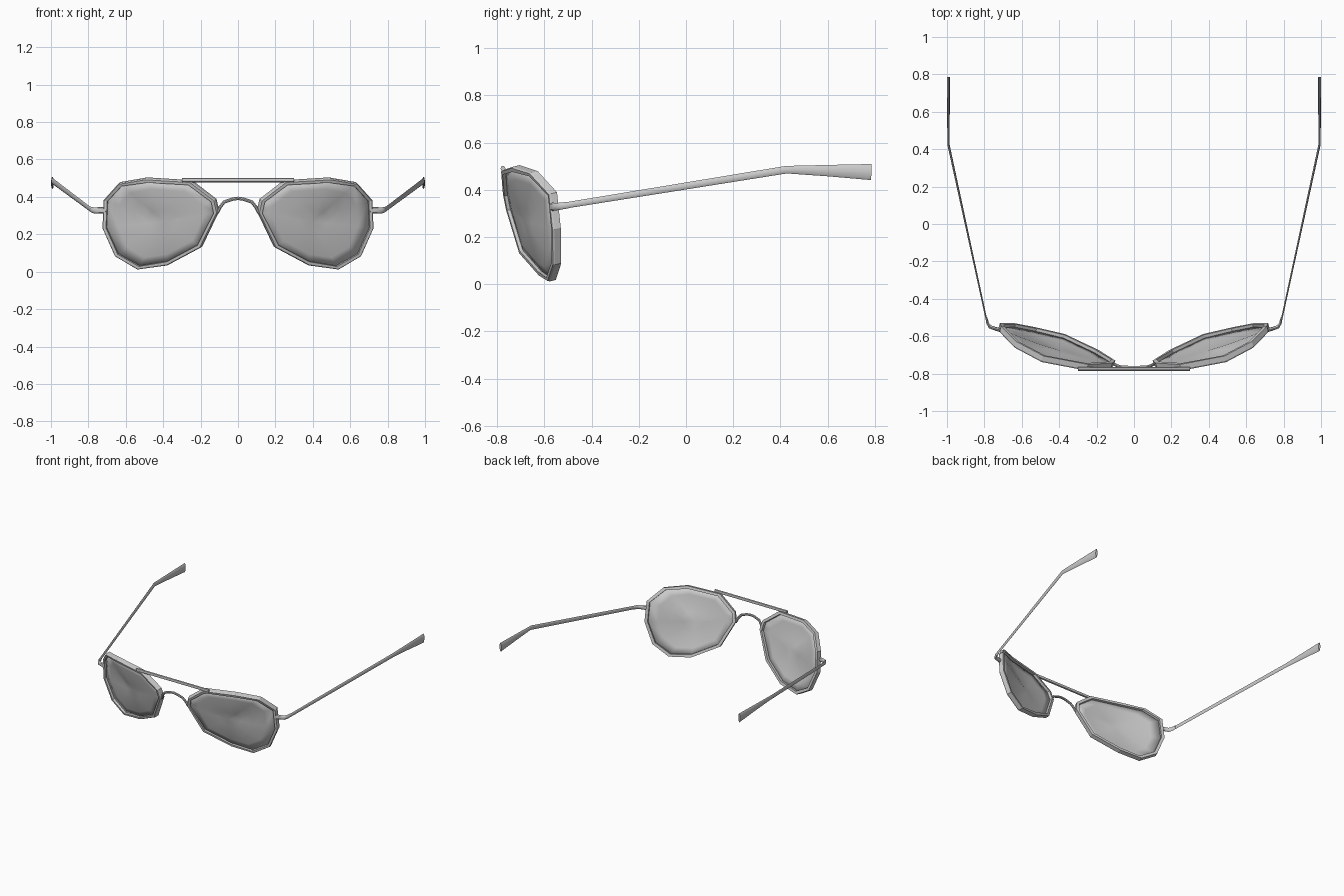
import bpy, bmesh, math
from mathutils import Vector

if "Cube" in bpy.data.objects:
    bpy.data.objects.remove(bpy.data.objects["Cube"])

# lens outline (x, y, z), right-hand side
OUTLINE = [Vector(p) for p in [
    (0.25, -0.768, 0.485), (0.49, -0.722, 0.500), (0.635, -0.645, 0.475),
    (0.715, -0.563, 0.385), (0.722, -0.547, 0.235), (0.655, -0.545, 0.085),
    (0.535, -0.568, 0.014), (0.375, -0.605, 0.036), (0.195, -0.690, 0.132),
    (0.105, -0.747, 0.320), (0.12, -0.760, 0.385)]]
CENTRE = Vector((0.385, -0.655, 0.275))
NORMAL = Vector((0.30, -1, -0.25)).normalized()


def make_object(name, bm, mirror=True, smooth=30):
    bmesh.ops.recalc_face_normals(bm, faces=bm.faces)
    me = bpy.data.meshes.new(name)
    bm.to_mesh(me)
    bm.free()
    ob = bpy.data.objects.new(name, me)
    bpy.context.collection.objects.link(ob)
    bpy.ops.object.select_all(action='DESELECT')
    ob.select_set(True)
    bpy.context.view_layer.objects.active = ob
    bpy.ops.object.shade_smooth_by_angle(angle=math.radians(smooth))
    if mirror:
        ob.modifiers.new("Mirror", 'MIRROR').use_mirror_merge = False
    return ob


def sweep(name, path, mirror=True, sides=8):
    """Elliptical tube; path = [(point, half side width, half height)]."""
    bm = bmesh.new()
    pts = [Vector(p[0]) for p in path]
    rings = []
    for i, (_, w, h) in enumerate(path):
        t = (pts[min(i + 1, len(pts) - 1)] - pts[max(i - 1, 0)]).normalized()
        side = t.cross(Vector((0, 0, 1))).normalized()
        up = side.cross(t)
        rings.append([bm.verts.new(pts[i]
                      + side * w * math.cos(2 * math.pi * k / sides)
                      + up * h * math.sin(2 * math.pi * k / sides))
                      for k in range(sides)])
    for a, b in zip(rings, rings[1:]):
        for k in range(sides):
            j = (k + 1) % sides
            bm.faces.new((a[k], a[j], b[j], b[k]))
    bm.faces.new(rings[0])
    bm.faces.new(rings[-1])
    return make_object(name, bm, mirror, 40)


# rims: bevelled rectangular section carried around the outline
bm = bmesh.new()
section = [(0.005, 0.018), (0, 0.010), (0, -0.018), (0.022, -0.018), (0.022, 0.018)]
loops = []
for p in OUTLINE:
    inward = CENTRE - p
    inward = (inward - NORMAL * inward.dot(NORMAL)).normalized()
    loops.append([bm.verts.new(p + inward * u + NORMAL * v) for u, v in section])
for i, a in enumerate(loops):
    b = loops[(i + 1) % len(loops)]
    for k in range(len(section)):
        j = (k + 1) % len(section)
        bm.faces.new((a[k], a[j], b[j], b[k]))
make_object("rim", bm, smooth=15)

# lenses: gently domed sheets set inside the rims
bm = bmesh.new()
rings = []
for f in (0.96, 0.75, 0.5, 0.25):
    rings.append([bm.verts.new(CENTRE + (p - CENTRE) * f
                               + NORMAL * 0.028 * (1 - f * f)) for p in OUTLINE])
hub = bm.verts.new(CENTRE + NORMAL * 0.028)
n = len(OUTLINE)
for a, b in zip(rings, rings[1:]):
    for k in range(n):
        j = (k + 1) % n
        bm.faces.new((a[k], a[j], b[j], b[k]))
for k in range(n):
    bm.faces.new((rings[-1][k], rings[-1][(k + 1) % n], hub))
lens = make_object("lens", bm, smooth=60)
lens.modifiers.new("Thickness", 'SOLIDIFY').thickness = 0.004

# straight brow bar
sweep("brow_bar", [((-0.30, -0.775, 0.490), 0.010, 0.012),
                   ((0.30, -0.775, 0.490), 0.010, 0.012)], mirror=False)

# arched nose bridge
half = [((0.11, -0.748, 0.315), 0.008, 0.009), ((0.096, -0.755, 0.345), 0.008, 0.009),
        ((0.075, -0.763, 0.372), 0.008, 0.009), ((0.03, -0.766, 0.388), 0.008, 0.009)]
left = [((-p[0], p[1], p[2]), w, h) for p, w, h in half]
sweep("nose_bridge", left + [((0, -0.766, 0.392), 0.008, 0.009)] + half[::-1], mirror=False)

# hinges curling back from the rims
sweep("hinge", [((0.705, -0.570, 0.328), 0.010, 0.018), ((0.735, -0.562, 0.328), 0.010, 0.017),
                ((0.770, -0.550, 0.328), 0.009, 0.016), ((0.783, -0.530, 0.331), 0.007, 0.015),
                ((0.789, -0.500, 0.335), 0.005, 0.014)])

# temple arms with flared tips
sweep("temple_arm", [((0.787, -0.520, 0.332), 0.004, 0.013), ((0.992, 0.425, 0.485), 0.006, 0.016),
                     ((0.992, 0.600, 0.481), 0.007, 0.024), ((0.992, 0.785, 0.475), 0.008, 0.034)])
